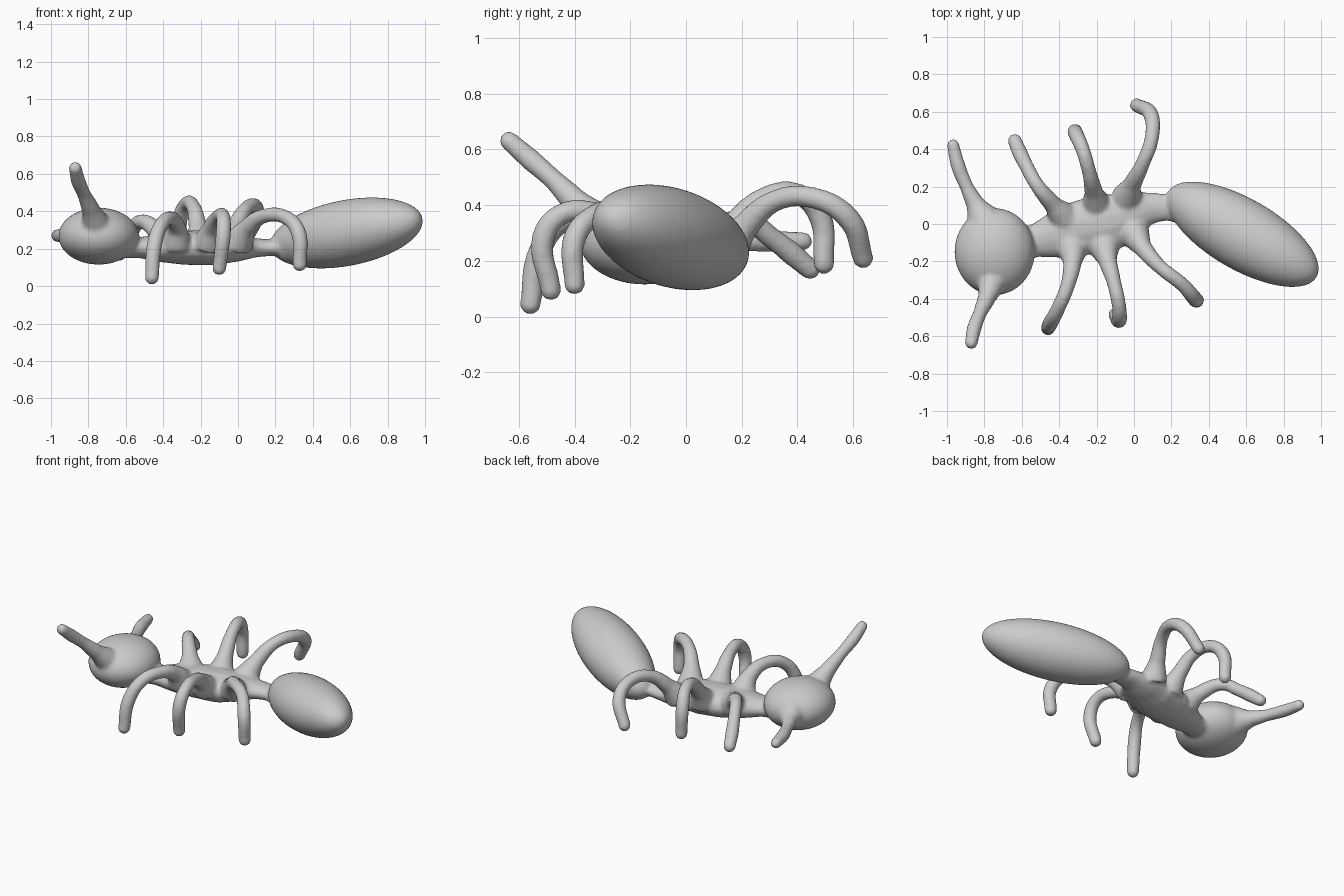
import bpy
import math

if "Cube" in bpy.data.objects:
    bpy.data.objects.remove(bpy.data.objects["Cube"])

grey = bpy.data.materials.new("plain grey")
grey.diffuse_color = (0.6, 0.6, 0.6, 1)
grey.use_nodes = True
grey.node_tree.nodes["Principled BSDF"].inputs["Base Color"].default_value = grey.diffuse_color
parts = []


def ellipsoid(name, center, radii, rotation=(0, 0, 0)):
    bpy.ops.mesh.primitive_uv_sphere_add(segments=48, ring_count=24, location=center, rotation=rotation)
    ob = bpy.context.object
    ob.name = name
    ob.scale = radii
    parts.append(ob)


def limb(name, points, radii, location=(0, 0, 0), scale=(1, 1, 1)):
    """Smooth tapered tube through the points, with a rounded far end."""
    curve = bpy.data.curves.new(name, 'CURVE')
    curve.dimensions = '3D'
    curve.bevel_depth = 1
    curve.bevel_resolution = 5
    curve.resolution_u = 8
    curve.use_fill_caps = True
    spline = curve.splines.new('BEZIER')
    spline.bezier_points.add(len(points) - 1)
    for bp, co, r in zip(spline.bezier_points, points, radii):
        bp.co = co
        bp.radius = r
        bp.handle_left_type = bp.handle_right_type = 'AUTO'
    ob = bpy.data.objects.new(name, curve)
    bpy.context.collection.objects.link(ob)
    ob.location, ob.scale = location, scale
    bpy.ops.object.select_all(action='DESELECT')
    ob.select_set(True)
    bpy.context.view_layer.objects.active = ob
    bpy.ops.object.convert(target='MESH')
    parts.append(bpy.context.object)
    # Rounded tip
    tip = [l + s * c for l, s, c in zip(location, scale, points[-1])]
    ellipsoid(name + "_tip", tip, [radii[-1]] * 3)


# Head and abdomen
ellipsoid("head", (-0.745, -0.148, 0.267), (0.215, 0.233, 0.152))
ellipsoid("abdomen", (0.58, -0.055, 0.284), (0.465, 0.19, 0.176),
          (0, math.radians(-9.5), math.radians(-30)))

# Thorax: flattened spindle from neck to waist
limb("thorax",
     [(-0.62, -0.11, 0), (-0.53, -0.09, 0), (-0.42, -0.06, 0), (-0.28, -0.02, 0), (-0.13, 0.01, 0),
      (0.0, 0.06, 0), (0.1, 0.085, 0), (0.19, 0.085, 0), (0.28, 0.07, 0)],
     [0.09, 0.09, 0.125, 0.15, 0.155, 0.12, 0.083, 0.07, 0.08],
     location=(0, 0, 0.205), scale=(1, 1, 0.62))

# Legs: flared at the hip, slim along the shin
legs = {
    "left_front_leg": [(-0.38, 0.04, 0.23), (-0.43, 0.1, 0.29), (-0.52, 0.21, 0.345),
                       (-0.575, 0.31, 0.28), (-0.61, 0.38, 0.225), (-0.637, 0.445, 0.17)],
    "left_middle_leg": [(-0.2, 0.1, 0.23), (-0.215, 0.17, 0.32), (-0.24, 0.28, 0.425),
                        (-0.275, 0.4, 0.44), (-0.31, 0.48, 0.36), (-0.312, 0.495, 0.19)],
    "left_rear_leg": [(-0.04, 0.14, 0.23), (-0.01, 0.21, 0.32), (0.045, 0.32, 0.415),
                      (0.095, 0.46, 0.425), (0.09, 0.585, 0.35), (0.015, 0.635, 0.21)],
    "right_front_leg": [(-0.33, -0.13, 0.23), (-0.33, -0.21, 0.315), (-0.355, -0.33, 0.36),
                        (-0.405, -0.45, 0.335), (-0.447, -0.53, 0.22), (-0.46, -0.558, 0.045)],
    "right_middle_leg": [(-0.16, -0.12, 0.23), (-0.14, -0.2, 0.31), (-0.105, -0.32, 0.37),
                         (-0.08, -0.44, 0.37), (-0.078, -0.51, 0.29), (-0.1, -0.485, 0.095)],
    "right_rear_leg": [(0.0, -0.05, 0.23), (0.05, -0.13, 0.31), (0.14, -0.23, 0.375),
                       (0.26, -0.325, 0.365), (0.325, -0.4, 0.28), (0.33, -0.4, 0.115)],
}
for name, path in legs.items():
    limb(name, path, [0.085, 0.05, 0.039, 0.039, 0.042, 0.038])

# Feelers
limb("right_feeler",
     [(-0.75, -0.28, 0.3), (-0.785, -0.39, 0.405), (-0.825, -0.48, 0.495), (-0.855, -0.56, 0.565), (-0.87, -0.635, 0.63)],
     [0.09, 0.05, 0.037, 0.04, 0.035])
limb("left_feeler",
     [(-0.79, 0.0, 0.27), (-0.85, 0.11, 0.27), (-0.895, 0.2, 0.27), (-0.94, 0.31, 0.27), (-0.967, 0.42, 0.27)],
     [0.11, 0.05, 0.037, 0.04, 0.034])

# Fuse everything into one continuous skin
bpy.ops.object.select_all(action='DESELECT')
for ob in parts:
    ob.select_set(True)
bpy.context.view_layer.objects.active = parts[0]
bpy.ops.object.join()
ant = bpy.context.object
ant.name = "ant_body"
bpy.ops.object.transform_apply(location=True, rotation=True, scale=True)
remesh = ant.modifiers.new("Fuse", 'REMESH')
remesh.mode = 'VOXEL'
remesh.voxel_size = 0.011
remesh.use_smooth_shade = True
smooth = ant.modifiers.new("Soften", 'SMOOTH')
smooth.factor = 0.5
smooth.iterations = 8
bpy.ops.object.convert(target='MESH')
ant = bpy.context.object
ant.data.materials.clear()
ant.data.materials.append(grey)
bpy.ops.object.shade_smooth()
